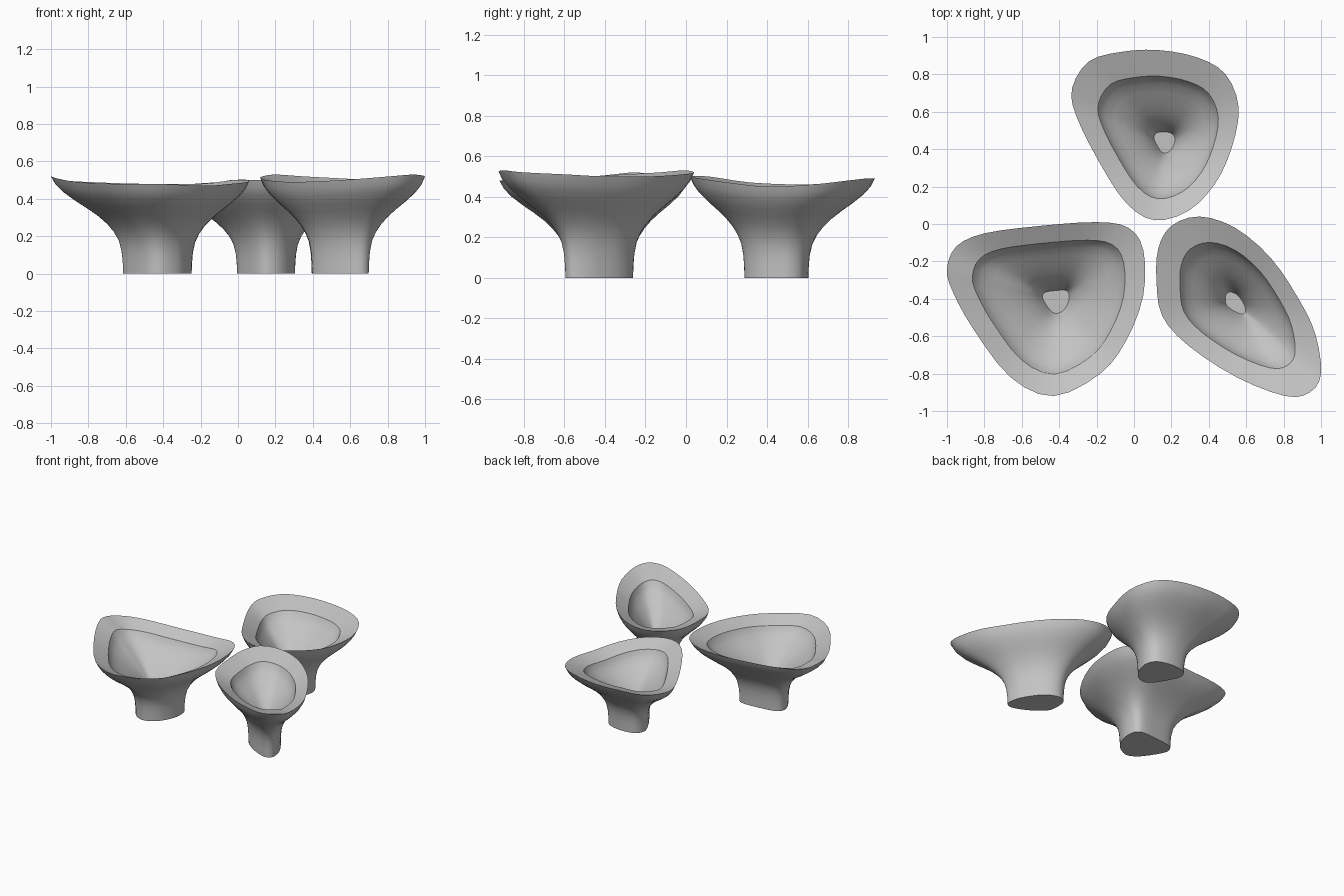
import bpy
import bmesh
from mathutils import Vector

cube = bpy.data.objects.get("Cube")
if cube:
    bpy.data.objects.remove(cube, do_unlink=True)

# One plain grey for all three vessels
grey = bpy.data.materials.new("stone_grey")
grey.use_nodes = True
colour = (0.55, 0.55, 0.55, 1)
grey.diffuse_color = colour
grey.node_tree.nodes["Principled BSDF"].inputs["Base Color"].default_value = colour

# Wall profiles: (share of the rim outline, share of the rim height)
OUTER = [(.345, 0), (.35, .12), (.36, .23), (.385, .34), (.43, .43), (.49, .51),
         (.57, .59), (.67, .67), (.78, .75), (.89, .84), (.96, .92), (1, 1)]
# Inner profile is a share of the inner lip outline and height
INNER = [(1, 1), (.96, .94), (.89, .87), (.76, .79), (.61, .7), (.46, .6),
         (.33, .49), (.24, .38), (.175, .26)]
STEPS = 3
LIP_DROP = .05


def smooth_loop(points):
    """Closed Catmull-Rom curve through the control points."""
    result = []
    count = len(points)
    for i in range(count):
        a, b, c, d = (points[(i + k) % count] for k in (-1, 0, 1, 2))
        for s in range(STEPS):
            t = s / STEPS
            result.append((2 * b + (c - a) * t + (2 * a - 5 * b + 4 * c - d) * t ** 2
                           + (3 * b - a - 3 * c + d) * t ** 3) / 2)
    return result


def make_vessel(name, centre, lip_scale, rim_points):
    """Flared vessel lofted from a freeform rim given in hundredths."""
    rim = smooth_loop([Vector(p) / 100 for p in rim_points])
    axis = Vector((*centre, 0)) / 100
    bm = bmesh.new()

    def add_ring(scale, height, drop=0):
        ring = []
        for p in rim:
            flat = axis + (Vector((p.x, p.y, 0)) - axis) * scale
            flat.z = (p.z - drop) * height
            ring.append(bm.verts.new(flat))
        return ring

    rings = [add_ring(s, h) for s, h in OUTER]
    rings += [add_ring(s * lip_scale, h, LIP_DROP) for s, h in INNER]

    # Walls, lip, underside and floor
    count = len(rim)
    for low, high in zip(rings, rings[1:]):
        for i in range(count):
            j = (i + 1) % count
            bm.faces.new((low[i], low[j], high[j], high[i]))
    bm.faces.new(rings[0])
    bm.faces.new(rings[-1])
    bmesh.ops.recalc_face_normals(bm, faces=bm.faces)

    mesh = bpy.data.meshes.new(name)
    bm.to_mesh(mesh)
    bm.free()
    mesh.materials.append(grey)
    obj = bpy.data.objects.new(name, mesh)
    bpy.context.collection.objects.link(obj)
    bpy.ops.object.select_all(action='DESELECT')
    obj.select_set(True)
    bpy.context.view_layer.objects.active = obj
    bpy.ops.object.shade_smooth_by_angle(angle=.6)


make_vessel("right_vessel", (-41, -41), .77, [
    (-100, -24, 52), (-95, -12, 50), (-80, -5, 49), (-50, -1, 48), (-20, 1, 48),
    (-3, -2, 50), (5, -14, 50), (5, -38, 49), (-4, -62, 48), (-18, -80, 47),
    (-43, -92, 48), (-66, -82, 48), (-86, -56, 49), (-97, -36, 51)])
make_vessel("left_vessel", (54, -42), .70, [
    (12, -30, 51), (13, -13, 52), (20, -1, 53), (35, 4, 52), (54, -2, 51),
    (73, -18, 50), (88, -40, 50), (97, -59, 51), (100, -80, 52), (94, -90, 53),
    (81, -92, 52), (55, -82, 50), (29, -65, 49), (15, -49, 50)])
make_vessel("back_vessel", (17, 43), .72, [
    (-33, 73, 47), (-24, 87, 48), (-7, 92, 49), (13, 93, 49), (34, 89, 49),
    (49, 80, 48), (56, 62, 46), (52, 40, 45), (43, 21, 47), (29, 7, 49),
    (11, 2, 50), (-4, 11, 50), (-18, 32, 47), (-31, 58, 46)])
